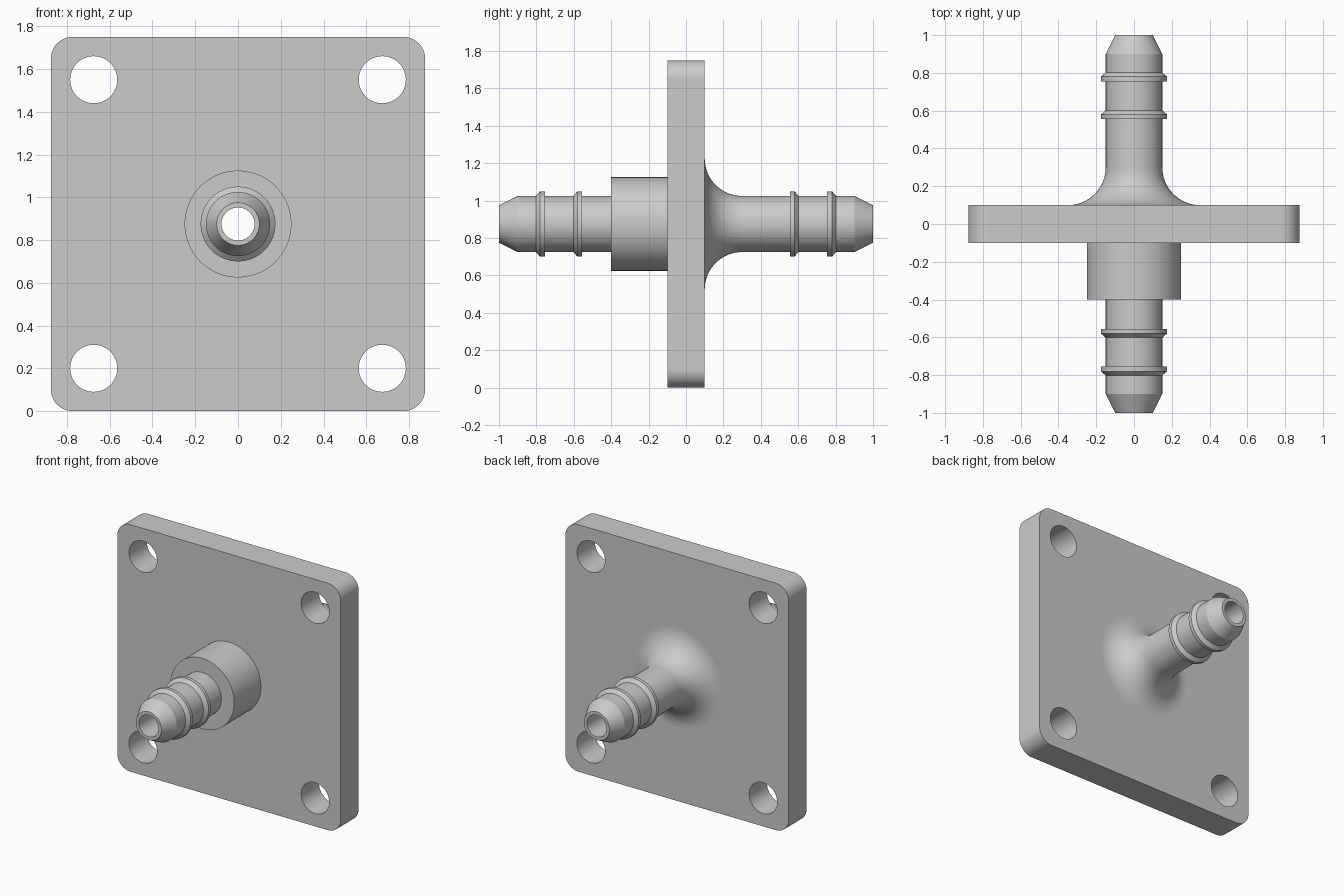
import bpy
import bmesh
from math import sin, cos, pi, radians
from mathutils import Matrix, Vector

if "Cube" in bpy.data.objects:
    bpy.data.objects.remove(bpy.data.objects["Cube"], do_unlink=True)

CENTRE_Z = 0.875
HALF_THICK = 0.1
BORE, SHAFT, RING, TIP = 0.077, 0.15, 0.175, 0.1
SEGMENTS = 64

grey = bpy.data.materials.new("plain_grey")
grey.use_nodes = True
colour = (0.6, 0.6, 0.6, 1)
grey.diffuse_color = colour
grey.node_tree.nodes["Principled BSDF"].inputs["Base Color"].default_value = colour


def make_object(name, bm):
    bmesh.ops.recalc_face_normals(bm, faces=bm.faces)
    mesh = bpy.data.meshes.new(name)
    bm.to_mesh(mesh)
    bm.free()
    mesh.materials.append(grey)
    obj = bpy.data.objects.new(name, mesh)
    bpy.context.collection.objects.link(obj)
    return obj


def smooth(obj):
    bpy.ops.object.select_all(action='DESELECT')
    obj.select_set(True)
    bpy.context.view_layer.objects.active = obj
    bpy.ops.object.shade_smooth_by_angle(angle=radians(20))


def lathe(name, profile, side):
    """Revolve (radius, distance) points about the y axis on one side of the plate."""
    bm = bmesh.new()
    verts = [bm.verts.new((r, side * y, CENTRE_Z)) for r, y in profile]
    edges = [bm.edges.new(pair) for pair in zip(verts, verts[1:])]
    bmesh.ops.spin(bm, geom=verts + edges, cent=(0, 0, CENTRE_Z), axis=(0, 1, 0),
                   angle=2 * pi, steps=SEGMENTS, use_merge=True)
    bmesh.ops.remove_doubles(bm, verts=bm.verts, dist=0.0001)
    obj = make_object(name, bm)
    smooth(obj)
    return obj


# Flange plate with rounded corners
bm = bmesh.new()
bmesh.ops.create_cube(bm, size=1)
bmesh.ops.scale(bm, vec=(1.75, 2 * HALF_THICK, 1.75), verts=bm.verts)
bmesh.ops.translate(bm, vec=(0, 0, CENTRE_Z), verts=bm.verts)
corners = [e for e in bm.edges if abs(e.verts[0].co.y - e.verts[1].co.y) > 0.1]
bmesh.ops.bevel(bm, geom=corners, offset=0.1, offset_type='OFFSET', segments=12,
                profile=0.5, affect='EDGES')
plate = make_object("flange_plate", bm)

# Four bolt holes and the central bore
bm = bmesh.new()
holes = [(sx * 0.675, sz * 0.675, 0.11) for sx in (-1, 1) for sz in (-1, 1)]
for x, z, radius in holes + [(0, 0, BORE)]:
    place = Matrix.Translation((x, 0, CENTRE_Z + z)) @ Matrix.Rotation(pi / 2, 4, 'X')
    bmesh.ops.create_cone(bm, cap_ends=True, segments=SEGMENTS, radius1=radius,
                          radius2=radius, depth=0.5, matrix=place)
cutter = make_object("hole_cutter", bm)
cutter.hide_render = True
cut = plate.modifiers.new("holes", 'BOOLEAN')
cut.object = cutter
cut.operation = 'DIFFERENCE'
cut.solver = 'EXACT'
bpy.ops.object.select_all(action='DESELECT')
plate.select_set(True)
bpy.context.view_layer.objects.active = plate
bpy.ops.object.modifier_apply(modifier=cut.name)
bpy.data.objects.remove(cutter, do_unlink=True)
smooth(plate)
weighted = plate.modifiers.new("flat_faces", 'WEIGHTED_NORMAL')
weighted.keep_sharp = True

# Hose barb outline: two retaining rings, tapered tip, then back through the bore
barb = []
for start in (0.555, 0.755):
    barb += [(SHAFT, start), (RING, start), (RING, start + 0.025), (SHAFT, start + 0.047)]
barb += [(SHAFT, 0.9), (TIP, 1), (BORE, 1), (BORE, HALF_THICK)]

# Front barb rises from a cylindrical boss
boss = [(0.25, HALF_THICK), (0.25, 0.4), (SHAFT, 0.4)]
lathe("front_barb_and_boss", boss + barb, -1)

# Back barb flares into the plate with a concave fillet
FILLET, STEPS = 0.2, 16
flare = []
for i in range(STEPS + 1):
    a = i / STEPS * pi / 2
    flare.append((SHAFT + FILLET * (1 - sin(a)), HALF_THICK + FILLET * (1 - cos(a))))
lathe("back_barb_and_flare", flare + barb, 1)
